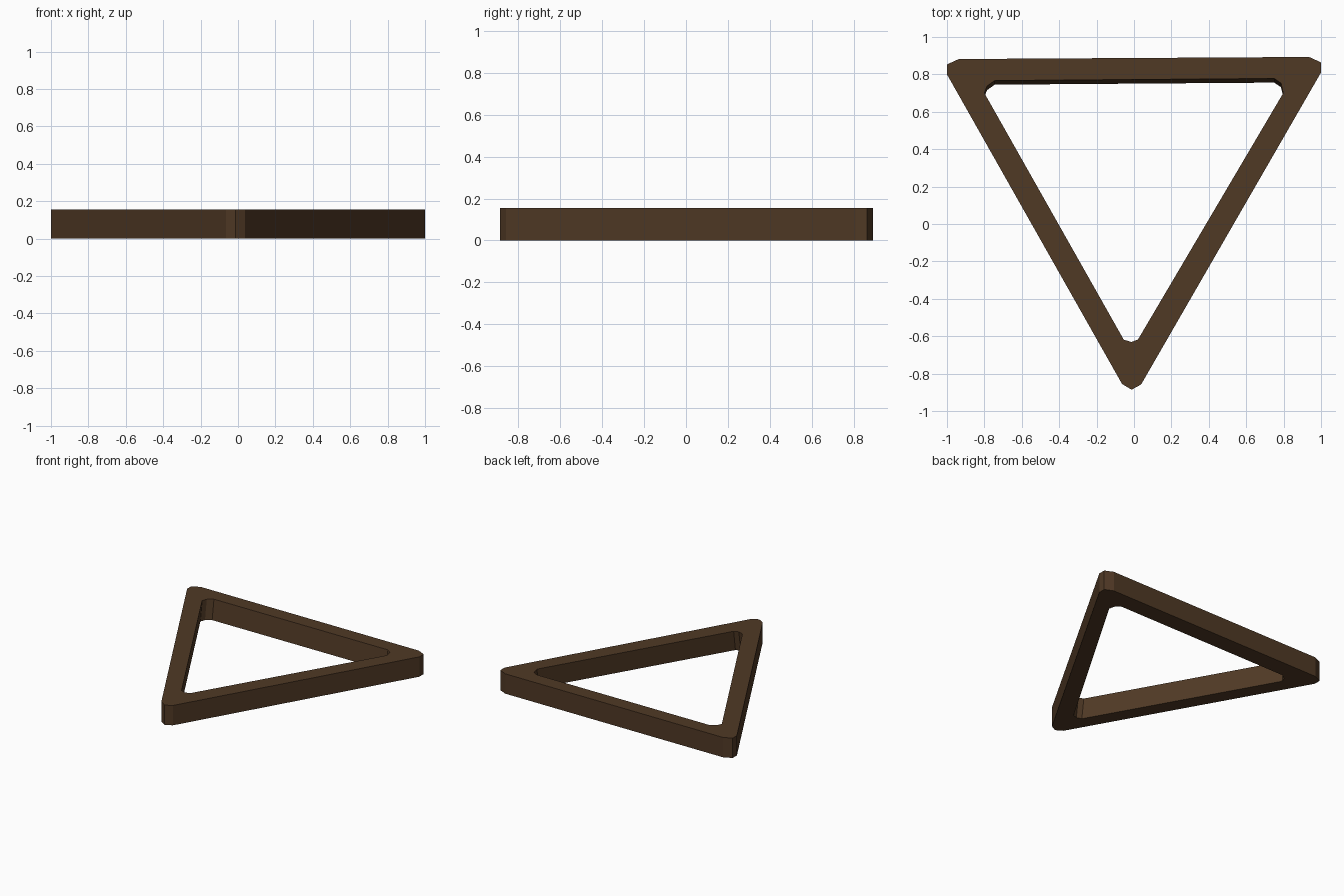
import bpy, bmesh

if "Cube" in bpy.data.objects:
    bpy.data.objects.remove(bpy.data.objects["Cube"])

HEIGHT = 0.155
SHEAR = 0.022  # the hole leans slightly towards the back as it rises

# Three points per rounded corner, clockwise seen from above
outer = [(-1.0, 0.80), (-1.0, 0.853), (-0.936, 0.882),
         (0.936, 0.893), (1.0, 0.864), (1.0, 0.81),
         (0.038, -0.858), (-0.013, -0.886), (-0.064, -0.855)]
inner = [(-0.80, 0.70), (-0.786, 0.737), (-0.745, 0.767),
         (0.75, 0.778), (0.786, 0.753), (0.798, 0.70),
         (0.021, -0.618), (-0.015, -0.631), (-0.055, -0.618)]

wood = bpy.data.materials.new("dark brown wood")
wood.diffuse_color = (0.080, 0.041, 0.0185, 1)
wood.use_nodes = True
wood.node_tree.nodes["Principled BSDF"].inputs["Base Color"].default_value = wood.diffuse_color

bm = bmesh.new()


def loop(points, z, dy=0.0):
    return [bm.verts.new((x, y + dy, z)) for x, y in points]


# Closed ring: outer wall, top, hole wall, underside
loops = [loop(outer, 0), loop(outer, HEIGHT),
         loop(inner, HEIGHT), loop(inner, 0, -SHEAR)]
n = len(outer)
for k in range(4):
    a, b = loops[k], loops[(k + 1) % 4]
    for i in range(n):
        j = (i + 1) % n
        bm.faces.new((a[i], a[j], b[j], b[i]))
bmesh.ops.recalc_face_normals(bm, faces=bm.faces[:])

mesh = bpy.data.meshes.new("triangle_frame")
bm.to_mesh(mesh)
bm.free()
mesh.materials.append(wood)
frame = bpy.data.objects.new("triangle_frame", mesh)
bpy.context.collection.objects.link(frame)
